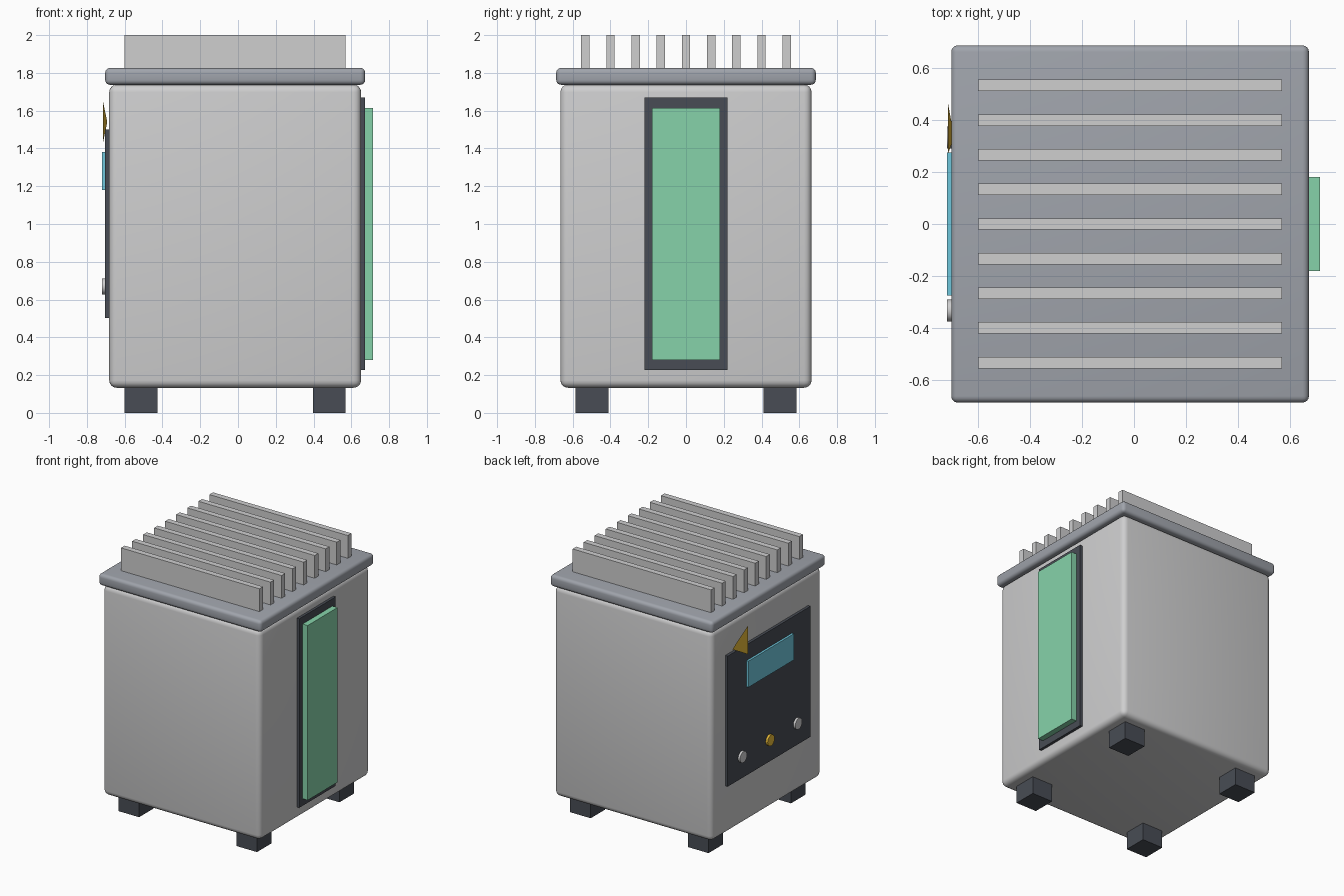
import bpy
import bmesh
from math import sin, cos, pi, radians

if "Cube" in bpy.data.objects:
    bpy.data.objects.remove(bpy.data.objects["Cube"], do_unlink=True)

CX = -0.015  # centre line of the casing


def material(name, rgb):
    m = bpy.data.materials.new(name)
    m.use_nodes = True
    color = (*rgb, 1)
    m.diffuse_color = color
    m.node_tree.nodes["Principled BSDF"].inputs["Base Color"].default_value = color
    return m


light_grey = material("light grey", (0.62, 0.62, 0.625))
lid_grey = material("blue grey", (0.35, 0.37, 0.41))
charcoal = material("charcoal", (0.065, 0.073, 0.09))
green = material("soft green", (0.24, 0.65, 0.40))
cyan = material("cyan", (0.16, 0.57, 0.72))
gold = material("gold", (0.8, 0.49, 0.04))


def box(name, x, y, z, mat, bevel=0):
    """Box between (min, max) pairs, optionally with rounded edges."""
    spans = (x, y, z)
    bpy.ops.mesh.primitive_cube_add(size=1, location=[(a + b) / 2 for a, b in spans])
    ob = bpy.context.object
    ob.name = name
    ob.scale = [b - a for a, b in spans]
    bpy.ops.object.transform_apply(location=False, rotation=False, scale=True)
    ob.data.materials.append(mat)
    if bevel:
        mod = ob.modifiers.new("rounded edges", "BEVEL")
        mod.width = bevel
        mod.segments = 4
        bpy.ops.object.modifier_apply(modifier=mod.name)
        bpy.ops.object.shade_smooth_by_angle(angle=radians(35))
    return ob


# Casing and lid
box("casing", (CX - 0.667, CX + 0.667), (-0.665, 0.665), (0.133, 1.738), light_grey, 0.04)
box("lid", (CX - 0.688, CX + 0.688), (-0.687, 0.687), (1.737, 1.826), lid_grey, 0.025)

# Cooling fins
for i in range(9):
    y = (i - 4) * 0.1333
    box(f"cooling_fin_{i + 1}", (CX - 0.585, CX + 0.585), (y - 0.022, y + 0.022),
        (1.82, 2.0), light_grey)

# Feet
for side, sx in (("left", 1), ("right", -1)):
    for end, sy in (("front", -1), ("back", 1)):
        x, y = CX + sx * 0.498, sy * 0.498
        box(f"{end}_{side}_foot", (x - 0.087, x + 0.087), (y - 0.087, y + 0.087),
            (0, 0.14), charcoal)

# Glowing window in its frame
box("window_frame", (0.63, 0.672), (-0.22, 0.22), (0.226, 1.67), charcoal)
box("window", (0.66, 0.715), (-0.18, 0.18), (0.28, 1.615), green)

# Control panel with screen and buttons
box("control_panel", (-0.703, -0.67), (-0.5, 0.5), (0.503, 1.5), charcoal)
box("screen", (-0.72, -0.69), (-0.275, 0.275), (1.18, 1.38), cyan)
for name, y, mat in (("back_button", 0.333, light_grey), ("middle_button", 0, gold),
                     ("front_button", -0.333, light_grey)):
    bpy.ops.mesh.primitive_cylinder_add(vertices=24, radius=0.042, depth=0.03,
                                        location=(-0.705, y, 0.67), rotation=(0, pi / 2, 0))
    button = bpy.context.object
    button.name = name
    button.data.materials.append(mat)
    bpy.ops.object.shade_smooth_by_angle(angle=radians(35))

# Triangular warning sign: shallow three-sided cone pointing into the panel
bm = bmesh.new()
rim = [bm.verts.new((-0.715, 0.335 + 0.127 * cos(a), 1.54 + 0.127 * sin(a)))
       for a in (0, 2 * pi / 3, 4 * pi / 3)]
tip = bm.verts.new((-0.692, 0.335, 1.54))
bm.faces.new(rim)
for i in range(3):
    bm.faces.new((rim[i], rim[(i + 1) % 3], tip))
bmesh.ops.recalc_face_normals(bm, faces=bm.faces)
mesh = bpy.data.meshes.new("warning_sign")
bm.to_mesh(mesh)
bm.free()
mesh.materials.append(gold)
bpy.context.collection.objects.link(bpy.data.objects.new("warning_sign", mesh))
